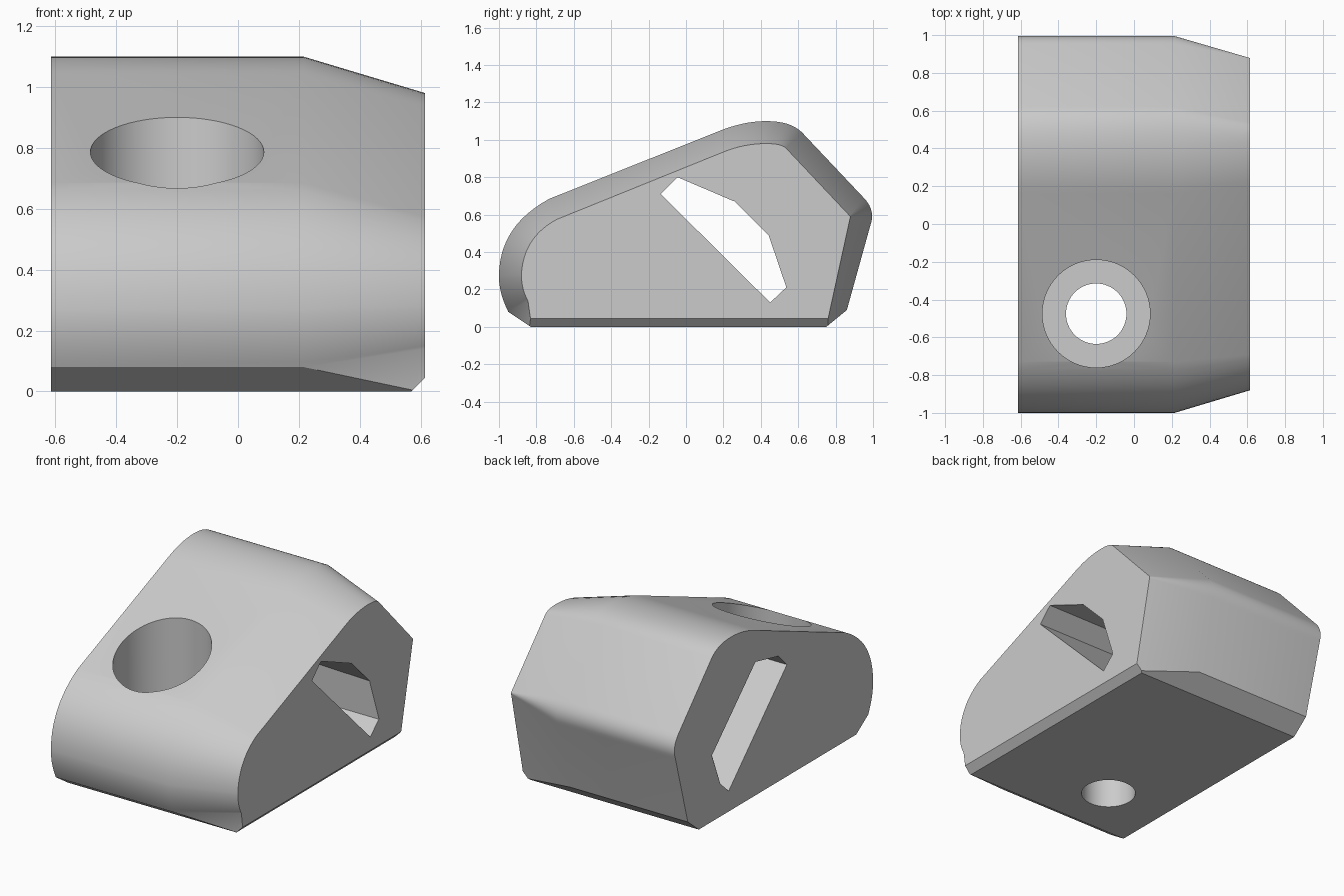
import bpy, bmesh, math
from mathutils import Vector

cube = bpy.data.objects.get("Cube")
if cube:
    bpy.data.objects.remove(cube, do_unlink=True)

grey = bpy.data.materials.new("plain grey")
grey.use_nodes = True
colour = (0.6, 0.6, 0.6, 1)
grey.diffuse_color = colour
grey.node_tree.nodes["Principled BSDF"].inputs["Base Color"].default_value = colour


def loft(name, sections):
    """Skin matching (x, [(y, z), ...]) rings and cap both ends."""
    bm = bmesh.new()
    rings = [[bm.verts.new((x, y, z)) for y, z in pts] for x, pts in sections]
    for a, b in zip(rings, rings[1:]):
        for i in range(len(a)):
            j = (i + 1) % len(a)
            bm.faces.new((a[i], a[j], b[j], b[i]))
    bm.faces.new(rings[0])
    bm.faces.new(rings[-1])
    bmesh.ops.remove_doubles(bm, verts=bm.verts[:], dist=0.0005)
    return finish(name, bm)


def finish(name, bm):
    bmesh.ops.recalc_face_normals(bm, faces=bm.faces[:])
    me = bpy.data.meshes.new(name)
    bm.to_mesh(me)
    bm.free()
    me.materials.append(grey)
    ob = bpy.data.objects.new(name, me)
    bpy.context.collection.objects.link(ob)
    return ob


def bezier(a, b, c, n=12):
    """Rounded corner from a to c with control point b."""
    pts = []
    for i in range(n + 1):
        t = i / n
        pts.append(tuple((1 - t) ** 2 * p + 2 * t * (1 - t) * q + t * t * r
                         for p, q, r in zip(a, b, c)))
    return pts


def side_profile(foot, nose_low, nose_mid, nose_mid_ctrl, nose_ctrl, nose_top,
                 crown_a, crown_ctrl, crown_b, heel_a, heel_ctrl, heel_b, heel_foot):
    return ([foot] + bezier(nose_low, nose_mid_ctrl, nose_mid)
            + bezier(nose_mid, nose_ctrl, nose_top)[1:]
            + bezier(crown_a, crown_ctrl[0], crown_ctrl[1], 8)
            + bezier(crown_ctrl[1], crown_ctrl[2], crown_b, 8)[1:]
            + bezier(heel_a, heel_ctrl, heel_b, 8) + [heel_foot])


# Body: straight block, then a taper towards +x
outer = side_profile((-0.925, 0), (-0.95, 0.08), (-1, 0.27), (-1, 0.18), (-1, 0.54), (-0.73, 0.685),
                     (0.16, 1.04), ((0.3, 1.1), (0.43, 1.1), (0.56, 1.1)), (0.62, 1.04),
                     (0.955, 0.685), (1.015, 0.62), (0.985, 0.54), (0.835, 0))
inner = side_profile((-0.825, 0), (-0.845, 0.14), (-0.88, 0.28), (-0.88, 0.2), (-0.87, 0.48), (-0.69, 0.575),
                     (0.2, 0.935), ((0.31, 0.98), (0.43, 0.98), (0.51, 0.98)), (0.535, 0.955),
                     (0.876, 0.593), (0.88, 0.59), (0.877, 0.58), (0.75, 0))
body = loft("block_body", [(-0.615, outer), (0.215, outer), (0.615, inner)])

# Bevelled bottom edges at the front, back and tapered side
bm = bmesh.new()
bm.from_mesh(body.data)
for point, normal in (((0, -0.83, 0), (0, -0.08, -0.12)),
                      ((0, 0.75, 0), (0, 0.09, -0.11)),
                      ((0.57, 0, 0), (1, 0, -1))):
    geom = bm.verts[:] + bm.edges[:] + bm.faces[:]
    cut = bmesh.ops.bisect_plane(bm, geom=geom, plane_co=point, dist=1e-5,
                                 plane_no=Vector(normal).normalized(), clear_outer=True)
    edges = [e for e in cut["geom_cut"] if isinstance(e, bmesh.types.BMEdge) and e.is_boundary]
    bmesh.ops.holes_fill(bm, edges=edges, sides=0)
bmesh.ops.recalc_face_normals(bm, faces=bm.faces[:])
bm.to_mesh(body.data)
bm.free()


# Cutters: stepped vertical bolt hole and widening side slot
def cylinder(name, radius, low, high):
    bm = bmesh.new()
    bmesh.ops.create_cone(bm, cap_ends=True, segments=64, radius1=radius,
                          radius2=radius, depth=high - low)
    bmesh.ops.translate(bm, verts=bm.verts[:], vec=(-0.2, -0.475, (low + high) / 2))
    return finish(name, bm)


near = [(-0.135, 0.71), (-0.045, 0.8), (0.26, 0.67), (0.44, 0.49), (0.535, 0.21), (0.45, 0.13)]
far = [(-0.135, 0.71), (-0.045, 0.8), (0.18, 0.85), (0.62, 0.42), (0.535, 0.21), (0.45, 0.13)]
cutters = [cylinder("bolt_hole_cutter", 0.16, -0.5, 0.6),
           cylinder("bolt_head_cutter", 0.285, 0.42, 1.5),
           loft("slot_cutter", [(-0.63, far), (0.63, near)])]
for cutter in cutters:
    mod = body.modifiers.new(cutter.name, "BOOLEAN")
    mod.object = cutter
    mod.operation = "DIFFERENCE"
    mod.solver = "EXACT"

# Apply the cuts, drop the cutters and smooth the rounded parts
bpy.ops.object.select_all(action="DESELECT")
bpy.context.view_layer.objects.active = body
body.select_set(True)
for cutter in cutters:
    bpy.ops.object.modifier_apply(modifier=cutter.name)
    bpy.data.objects.remove(cutter, do_unlink=True)
bpy.ops.object.shade_smooth_by_angle(angle=math.radians(20))
